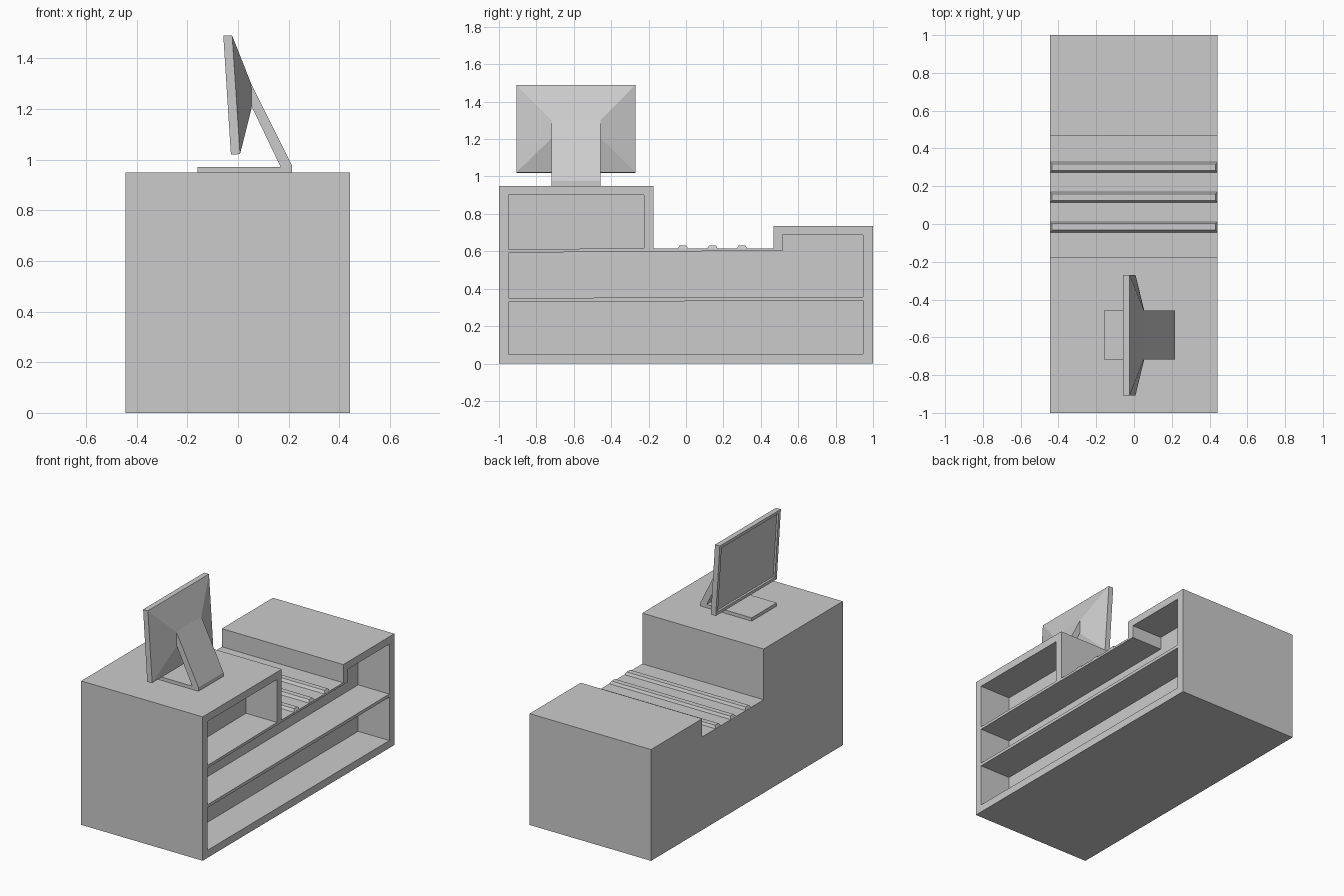
import bpy, bmesh
from mathutils import Vector

if "Cube" in bpy.data.objects:
    bpy.data.objects.remove(bpy.data.objects["Cube"])


def finish(bm, name):
    bmesh.ops.recalc_face_normals(bm, faces=bm.faces[:])
    me = bpy.data.meshes.new(name)
    bm.to_mesh(me)
    bm.free()
    ob = bpy.data.objects.new(name, me)
    bpy.context.collection.objects.link(ob)
    return ob


def extrude(bm, points, offset):
    """Fill a closed outline and sweep it along offset."""
    face = bm.faces.new([bm.verts.new(p) for p in points])
    new = bmesh.ops.extrude_face_region(bm, geom=[face])["geom"]
    bmesh.ops.translate(bm, vec=offset,
                        verts=[v for v in new if isinstance(v, bmesh.types.BMVert)])


def loft(bm, a, b):
    """Closed solid between two four-sided loops."""
    a = [bm.verts.new(p) for p in a]
    b = [bm.verts.new(p) for p in b]
    bm.faces.new(a)
    bm.faces.new(b[::-1])
    for i in range(4):
        j = (i + 1) % 4
        bm.faces.new((a[i], a[j], b[j], b[i]))


X0, X1, BACK = -0.445, 0.442, 0.215

# Stepped counter body
body = [(-1, 0), (1, 0), (1, 0.735), (0.467, 0.735), (0.467, 0.615),
        (-0.175, 0.615), (-0.175, 0.95), (-1, 0.95)]
bm = bmesh.new()
extrude(bm, [(X0, y, z) for y, z in body], (X1 - X0, 0, 0))
counter = finish(bm, "counter")

# Open shelf compartments on the cashier side
compartments = [
    [(-0.95, 0.05), (0.947, 0.05), (0.947, 0.336), (-0.95, 0.33)],
    [(-0.95, 0.35), (0.947, 0.357), (0.947, 0.686), (0.515, 0.686),
     (0.515, 0.602), (-0.25, 0.599), (-0.95, 0.592)],
    [(-0.95, 0.61), (-0.224, 0.617), (-0.224, 0.90), (-0.95, 0.90)],
]
bm = bmesh.new()
for outline in compartments:
    extrude(bm, [(BACK, y, z) for y, z in outline], (0.4, 0, 0))
cutter = finish(bm, "compartment_cutter")
mod = counter.modifiers.new("compartments", "BOOLEAN")
mod.operation, mod.solver, mod.object = "DIFFERENCE", "EXACT", cutter
bpy.context.view_layer.objects.active = counter
bpy.ops.object.modifier_apply(modifier=mod.name)
bpy.data.objects.remove(cutter)


def slab(x0, x1, y0, y1, z):
    return [(x0, y0, z), (x1, y0, z), (x1, y1, z), (x0, y1, z)]


# Raised ridges across the low tray
for i, y in enumerate((-0.018, 0.14, 0.298)):
    bm = bmesh.new()
    loft(bm, slab(X0, X1, y - 0.028, y + 0.03, 0.613),
         slab(X0 + 0.01, X1 - 0.01, y - 0.015, y + 0.02, 0.632))
    finish(bm, f"tray_ridge_{i + 1}")

# Screen casing: tilted panel with a tapered back and a recessed display
Y0, Y1, S0, S1 = -0.907, -0.27, -0.718, -0.457


def rect(top, bottom, y0, y1):
    return [(bottom[0], y0, bottom[1]), (bottom[0], y1, bottom[1]),
            (top[0], y1, top[1]), (top[0], y0, top[1])]


bm = bmesh.new()
front = rect((-0.058, 1.49), (-0.028, 1.02), Y0, Y1)
middle = rect((-0.023, 1.49), (0.008, 1.022), Y0, Y1)
rear = rect((0.052, 1.30), (0.054, 1.205), S0, S1)
loops = [[bm.verts.new(p) for p in loop] for loop in (front, middle, rear)]
for a, b in zip(loops, loops[1:]):
    for i in range(4):
        j = (i + 1) % 4
        bm.faces.new((a[i], a[j], b[j], b[i]))
bm.faces.new(loops[2])
display = bm.faces.new(loops[0][::-1])
bmesh.ops.recalc_face_normals(bm, faces=bm.faces[:])
bmesh.ops.inset_region(bm, faces=[display], thickness=0.03)
bmesh.ops.inset_region(bm, faces=[display], thickness=0.002, depth=-0.012)
finish(bm, "monitor")

# Bent stand: foot plate and leaning arm in one profile
stand = [(-0.16, 0.95), (0.214, 0.95), (0.214, 0.975), (0.052, 1.30),
         (0.054, 1.21), (0.168, 0.972), (-0.16, 0.972)]
bm = bmesh.new()
extrude(bm, [(x, S0, z) for x, z in stand], (0, S1 - S0, 0))
finish(bm, "monitor_stand")
